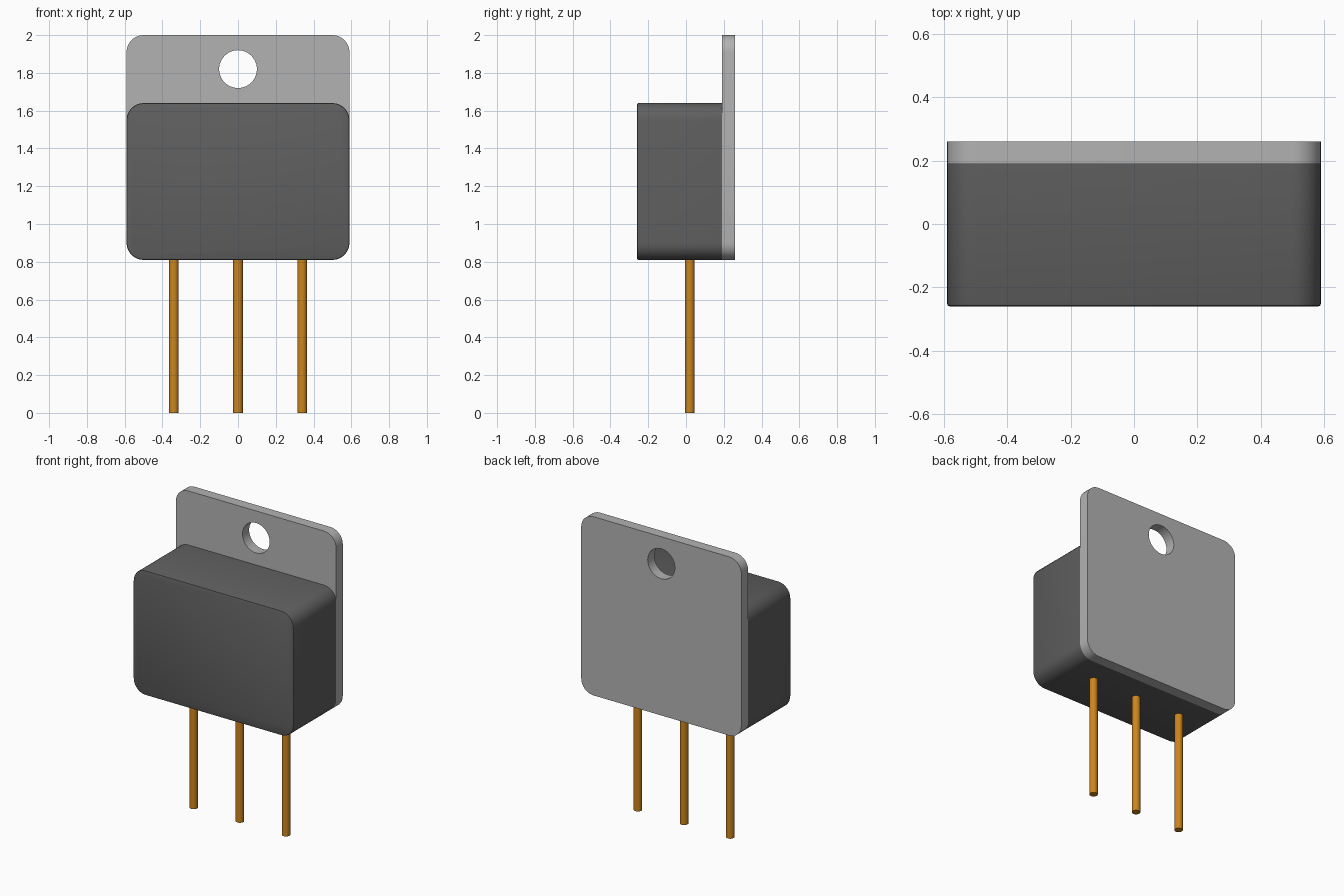
import bpy, bmesh, math
from mathutils import Matrix

cube = bpy.data.objects.get("Cube")
if cube:
    bpy.data.objects.remove(cube, do_unlink=True)


def material(name, color, metallic=0.0):
    mat = bpy.data.materials.new(name)
    mat.use_nodes = True
    mat.diffuse_color = (*color, 1)
    mat.node_tree.nodes["Principled BSDF"].inputs["Base Color"].default_value = (*color, 1)
    return mat


def finish(name, bm, mat):
    mesh = bpy.data.meshes.new(name)
    bm.to_mesh(mesh)
    bm.free()
    obj = bpy.data.objects.new(name, mesh)
    bpy.context.collection.objects.link(obj)
    if mat:
        mesh.materials.append(mat)
    return obj


def smooth(obj):
    bpy.ops.object.select_all(action="DESELECT")
    obj.select_set(True)
    bpy.context.view_layer.objects.active = obj
    bpy.ops.object.shade_smooth_by_angle(angle=math.radians(35))


def rounded_slab(name, width, y0, y1, z0, z1, radius, mat, front_bevel=0):
    """Box whose four corners are rounded about the y axis."""
    bm = bmesh.new()
    bmesh.ops.create_cube(bm, size=1)
    for v in bm.verts:
        v.co = (v.co.x * width, y0 if v.co.y < 0 else y1, z0 if v.co.z < 0 else z1)
    corners = [e for e in bm.edges if abs(e.verts[0].co.y - e.verts[1].co.y) > 0.01]
    bmesh.ops.bevel(bm, geom=corners, offset=radius, segments=8, profile=0.5, affect="EDGES")
    if front_bevel:
        rim = [e for e in bm.edges if all(v.co.y < y0 + 0.001 for v in e.verts)]
        bmesh.ops.bevel(bm, geom=rim, offset=front_bevel, segments=2, profile=0.5, affect="EDGES")
    return finish(name, bm, mat)


def cylinder(name, radius, length, sides, matrix, mat):
    bm = bmesh.new()
    bmesh.ops.create_cone(bm, cap_ends=True, segments=sides, radius1=radius,
                          radius2=radius, depth=length, matrix=matrix)
    return finish(name, bm, mat)


plastic = material("dark grey plastic", (0.115, 0.115, 0.115))
metal = material("light grey metal", (0.45, 0.45, 0.45))
copper = material("copper orange", (0.60, 0.235, 0.012))

# Plastic case
smooth(rounded_slab("case", 1.18, -0.26, 0.19, 0.81, 1.64, 0.09, plastic, 0.008))

# Metal mounting plate with a round screw hole
plate = rounded_slab("mounting_plate", 1.18, 0.19, 0.26, 0.81, 2.0, 0.09, metal)
across = Matrix.Translation((0, 0.225, 1.82)) @ Matrix.Rotation(math.pi / 2, 4, "X")
cutter = cylinder("hole_cutter", 0.10, 0.3, 48, across, metal)
cutter.hide_render = True
cut = plate.modifiers.new("screw_hole", "BOOLEAN")
cut.object = cutter
cut.operation = "DIFFERENCE"
cut.solver = "EXACT"
bpy.context.view_layer.objects.active = plate
bpy.ops.object.modifier_apply(modifier=cut.name)
bpy.data.objects.remove(cutter, do_unlink=True)
smooth(plate)

# Three pins
for name, x in (("right_pin", -0.34), ("middle_pin", 0), ("left_pin", 0.34)):
    smooth(cylinder(name, 0.026, 0.85, 16, Matrix.Translation((x, 0.02, 0.425)), copper))
